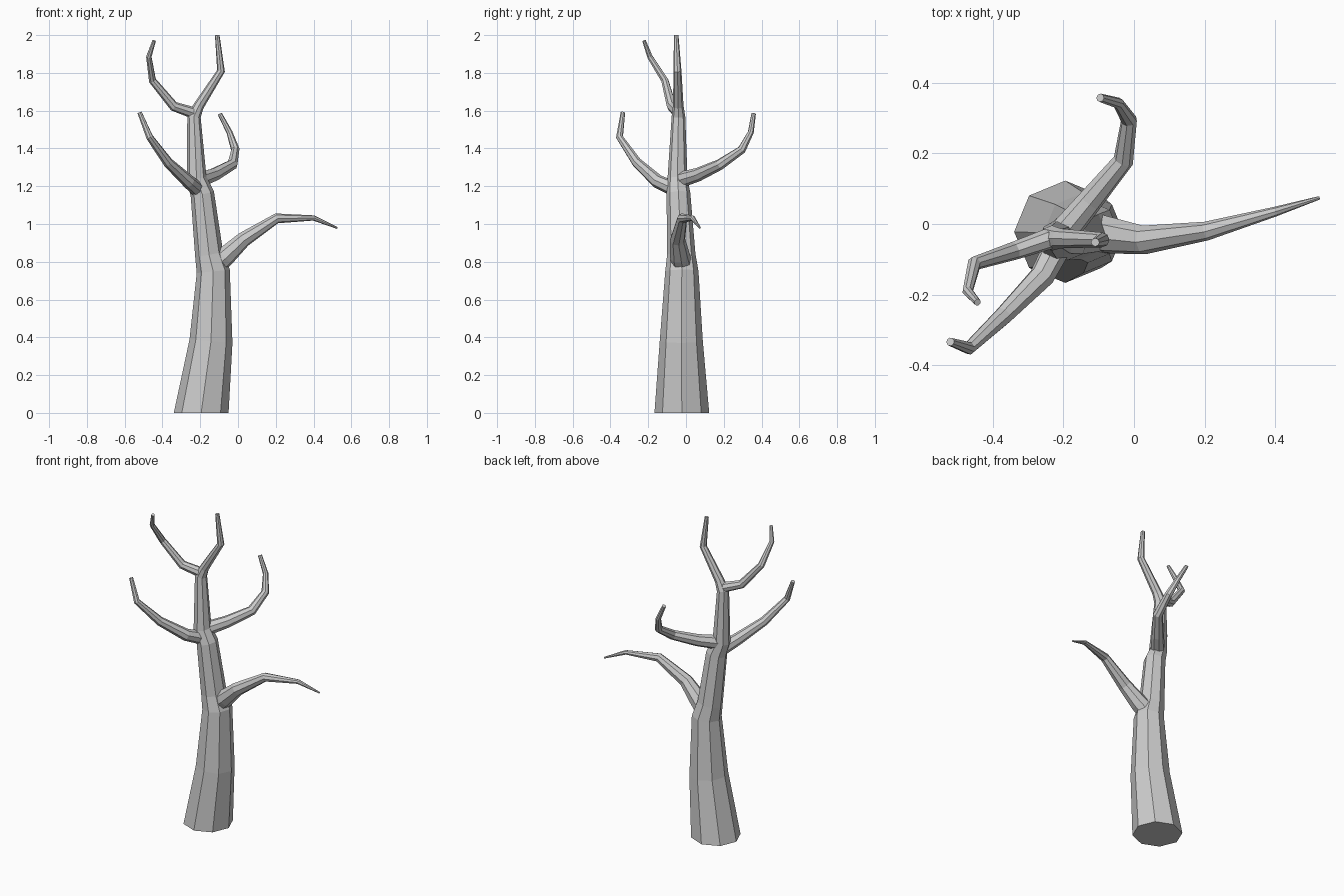
import bpy, bmesh, math
from mathutils import Vector


def limb(name, points, flat_start=False, sides=8):
    """Tapered faceted tube through (x, y, z, radius) stations."""
    bm = bmesh.new()
    pos = [Vector(p[:3]) for p in points]
    rings, u = [], Vector((1, 0, 0))
    if abs((pos[1] - pos[0]).normalized().x) > 0.8:
        u = Vector((0, 1, 0))
    for i, p in enumerate(pos):
        before = (p - pos[i - 1]).normalized() if i else Vector()
        after = (pos[i + 1] - p).normalized() if i < len(pos) - 1 else Vector()
        t = (before + after).normalized()
        if i == 0 and flat_start:
            t = Vector((0, 0, 1))
        u = (u - t * u.dot(t)).normalized()
        v = t.cross(u)
        ring = []
        for k in range(sides):
            a = 2 * math.pi * k / sides
            ring.append(bm.verts.new(p + (u * math.cos(a) + v * math.sin(a)) * points[i][3]))
        rings.append(ring)
    for a, b in zip(rings, rings[1:]):
        for k in range(sides):
            n = (k + 1) % sides
            bm.faces.new((a[k], a[n], b[n], b[k]))
    if flat_start:
        bm.faces.new(rings[0][::-1])
    bm.faces.new(rings[-1])
    mesh = bpy.data.meshes.new(name)
    bm.to_mesh(mesh)
    bm.free()
    obj = bpy.data.objects.new(name, mesh)
    bpy.context.collection.objects.link(obj)


# Trunk, continuing into the tallest tip
limb("trunk", [
    (-0.195, -0.022, 0, 0.145), (-0.143, -0.025, 0.38, 0.114),
    (-0.131, -0.022, 0.75, 0.088), (-0.153, -0.025, 0.84, 0.075),
    (-0.189, -0.040, 1.16, 0.063), (-0.219, -0.045, 1.24, 0.053),
    (-0.233, -0.040, 1.57, 0.036), (-0.208, -0.041, 1.625, 0.028),
    (-0.090, -0.045, 1.81, 0.021), (-0.110, -0.052, 2.0, 0.012)], True)

# Low branch drooping to the right
limb("right_branch", [
    (-0.10, -0.025, 0.80, 0.055), (-0.065, -0.032, 0.83, 0.053),
    (0.03, -0.045, 0.918, 0.041), (0.205, -0.02, 1.03, 0.027),
    (0.40, 0.035, 1.032, 0.014), (0.525, 0.074, 0.979, 0.005)])

# Middle branch to the front left
limb("front_left_branch", [
    (-0.215, -0.06, 1.185, 0.04), (-0.262, -0.15, 1.225, 0.036),
    (-0.37, -0.26, 1.325, 0.027), (-0.468, -0.352, 1.46, 0.019),
    (-0.521, -0.334, 1.59, 0.012)])

# Middle branch to the back
limb("back_branch", [
    (-0.20, -0.025, 1.235, 0.042), (-0.125, 0.065, 1.262, 0.036),
    (-0.03, 0.18, 1.315, 0.029), (-0.014, 0.295, 1.393, 0.023),
    (-0.045, 0.343, 1.485, 0.016), (-0.096, 0.358, 1.583, 0.012)])

# Upper fork to the left
limb("top_left_branch", [
    (-0.225, -0.04, 1.58, 0.03), (-0.25, -0.045, 1.593, 0.03),
    (-0.34, -0.076, 1.623, 0.026), (-0.453, -0.112, 1.76, 0.020),
    (-0.472, -0.191, 1.885, 0.015), (-0.444, -0.222, 1.97, 0.010)])
